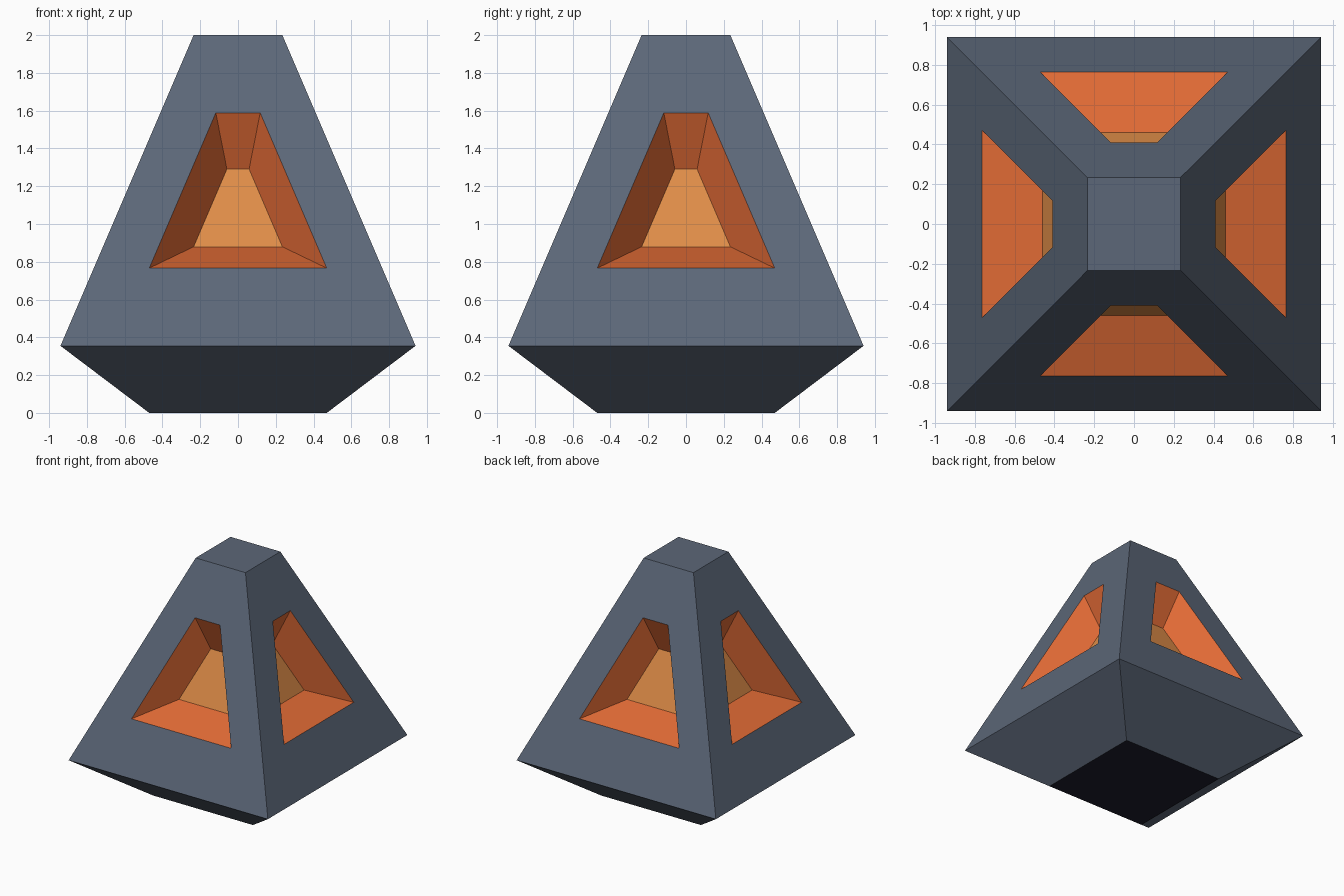
import bpy, bmesh

if "Cube" in bpy.data.objects:
    bpy.data.objects.remove(bpy.data.objects["Cube"])


def srgb(r, g, b):
    return tuple(((c / 255 + 0.055) / 1.055) ** 2.4 for c in (r, g, b)) + (1.0,)


def material(name, rgb):
    m = bpy.data.materials.new(name)
    m.diffuse_color = srgb(*rgb)
    m.use_nodes = True
    m.node_tree.nodes["Principled BSDF"].inputs["Base Color"].default_value = m.diffuse_color
    return m


mats = [material("slate", (92, 103, 120)),
        material("orange", (224, 106, 53)),
        material("light amber", (223, 141, 72)),
        material("dark base", (30, 30, 45))]

bm = bmesh.new()

# Body: square rings of (half width, height) joined into a tapered block
rings = []
for h, z in ((0.47, 0.0), (0.94, 0.355), (0.235, 2.0)):
    rings.append([bm.verts.new((sx * h, sy * h, z))
                  for sx, sy in ((-1, -1), (1, -1), (1, 1), (-1, 1))])
bm.faces.new(rings[0][::-1]).material_index = 3
bm.faces.new(rings[2])
sides = []
for low, high in zip(rings, rings[1:]):
    sides = [bm.faces.new((low[i], low[(i + 1) % 4], high[(i + 1) % 4], high[i]))
             for i in range(4)]
bm.normal_update()


def inset_scaled(face, factor, depth, wall_material):
    """Inset a face by scaling it about its centre, then push it inward."""
    centre = face.calc_center_median()
    normal = face.normal.copy()
    walls = bmesh.ops.inset_individual(bm, faces=[face], thickness=0.0)["faces"]
    for v in face.verts:
        v.co = centre + (v.co - centre) * factor - normal * depth
    for w in walls:
        w.material_index = wall_material


# Recessed windows on the four sloping sides (last pair of rings)
for f in sides:
    inset_scaled(f, 0.5, 0.0, 0)
    inset_scaled(f, 0.5, 0.235, 1)
    f.material_index = 2

bm.normal_update()
mesh = bpy.data.meshes.new("tapered_body")
bm.to_mesh(mesh)
bm.free()
for m in mats:
    mesh.materials.append(m)
body = bpy.data.objects.new("tapered_body", mesh)
bpy.context.collection.objects.link(body)
